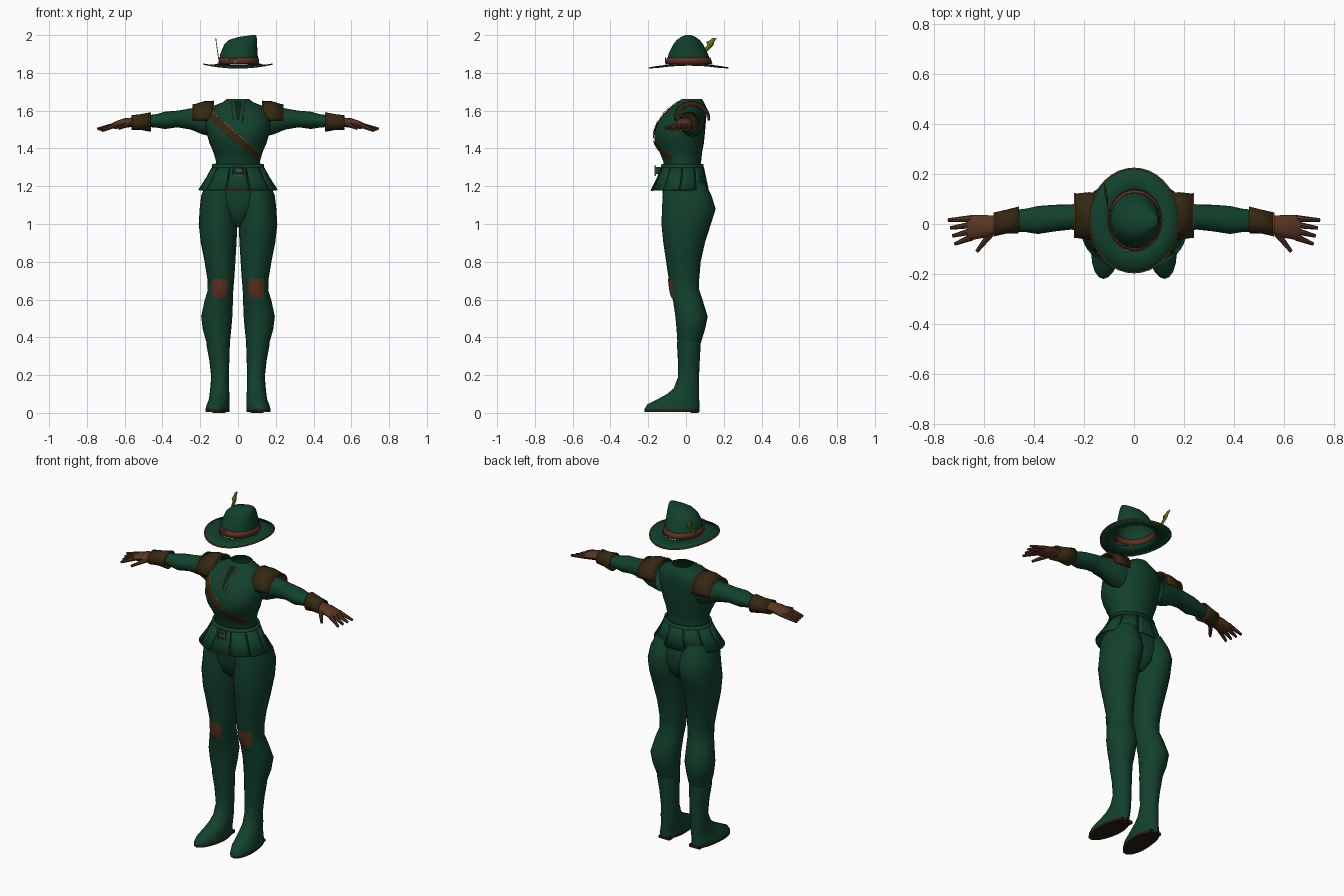
import bpy, bmesh, math
from mathutils import Vector
from mathutils.bvhtree import BVHTree

if "Cube" in bpy.data.objects:
    bpy.data.objects.remove(bpy.data.objects["Cube"])


def material(name, r, g, b):
    m = bpy.data.materials.new(name)
    m.use_nodes = True
    m.diffuse_color = (r, g, b, 1)
    bsdf = next(n for n in m.node_tree.nodes if n.type == 'BSDF_PRINCIPLED')
    bsdf.inputs["Base Color"].default_value = (r, g, b, 1)
    bsdf.inputs["Roughness"].default_value = 0.8
    return m


green = material("forest_green", .006, .052, .026)
dark = material("deep_green", .003, .016, .009)
olive = material("dark_leather", .036, .021, .006)
glove = material("glove_brown", .1, .037, .018)
patch = material("patch_brown", .11, .03, .014)
trim = material("copper_trim", .2, .065, .015)
sole = material("sole_brown", .022, .014, .006)
leaf = material("feather_green", .13, .17, .01)
metal = material("buckle_grey", .16, .16, .15)


def finish(name, bm, mats, mirror=False, thick=0):
    """Turn a bmesh into a smooth-shaded object."""
    bmesh.ops.recalc_face_normals(bm, faces=bm.faces)
    me = bpy.data.meshes.new(name)
    bm.to_mesh(me)
    bm.free()
    for m in mats:
        me.materials.append(m)
    ob = bpy.data.objects.new(name, me)
    bpy.context.collection.objects.link(ob)
    bpy.ops.object.select_all(action='DESELECT')
    ob.select_set(True)
    bpy.context.view_layer.objects.active = ob
    bpy.ops.object.shade_smooth_by_angle(angle=math.radians(40))
    if thick:
        mod = ob.modifiers.new("thickness", 'SOLIDIFY')
        mod.thickness = thick
        mod.offset = -1
    if mirror:
        ob.modifiers.new("mirror", 'MIRROR')
    return ob


def loft(name, rows, mat, axis='z', n=24, arc=(0, 360), caps="", tweak=None,
         rule=None, mats=None, **kw):
    """Skin elliptical rings; a row is position, low/high of both cross axes."""
    bm = bmesh.new()
    closed = arc[1] - arc[0] == 360
    count = n if closed else n + 1
    rings = []
    for t, a0, a1, b0, b1 in rows:
        ring = []
        for i in range(count):
            ang = math.radians(arc[0] + (arc[1] - arc[0]) * i / n)
            a = (a0 + a1) / 2 + (a1 - a0) / 2 * math.cos(ang)
            b = (b0 + b1) / 2 + (b1 - b0) / 2 * math.sin(ang)
            co = Vector((a, b, t) if axis == 'z' else (t, a, b))
            if tweak:
                tweak(co)
            ring.append(bm.verts.new(co))
        rings.append(ring)
    for lo, hi in zip(rings, rings[1:]):
        for i in range(n):
            j = (i + 1) % count
            bm.faces.new((lo[i], lo[j], hi[j], hi[i]))
    if "s" in caps:
        bm.faces.new(rings[0][::-1])
    if "e" in caps:
        bm.faces.new(rings[-1])
    bm.normal_update()
    if rule:
        for f in bm.faces:
            f.material_index = rule(f)
    return finish(name, bm, mats or [mat], **kw)


def sym(rows):
    return [(z, -w, w, y0, y1) for z, w, y0, y1 in rows]


def decal(name, target, func, mat, nu=6, nv=6, lift=.005, **kw):
    """Thin plate laid on the front of a target; func(u, v) gives x, z."""
    me = target.data
    tree = BVHTree.FromPolygons([v.co for v in me.vertices],
                                [p.vertices[:] for p in me.polygons])
    bm, grid = bmesh.new(), []
    for i in range(nu + 1):
        row = []
        for j in range(nv + 1):
            x, z = func(i / nu, j / nv)
            hit = tree.ray_cast(Vector((x, -1, z)), Vector((0, 1, 0)))[0]
            row.append(bm.verts.new((x, hit.y - lift, z)) if hit else None)
        grid.append(row)
    for i in range(nu):
        for j in range(nv):
            q = (grid[i][j], grid[i + 1][j], grid[i + 1][j + 1], grid[i][j + 1])
            if all(q):
                bm.faces.new(q)
    return finish(name, bm, [mat], **kw)


def boxes(name, items, mat):
    bm = bmesh.new()
    for centre, size in items:
        made = bmesh.ops.create_cube(bm, size=1)["verts"]
        for v in made:
            v.co = Vector(centre) + v.co * Vector(size)
    return finish(name, bm, [mat])


# Tunic, with a shallow hollow between the sides of the chest
def hollow(co):
    if co.y < -.05:
        co.y += .018 * math.exp(-(co.x / .035) ** 2 - ((co.z - 1.5) / .05) ** 2)


tunic = loft("tunic", sym([
    (1.29, .125, -.115, .08), (1.33, .116, -.12, .08), (1.38, .13, -.14, .085),
    (1.43, .152, -.168, .095), (1.48, .165, -.178, .1), (1.54, .172, -.158, .105),
    (1.59, .163, -.115, .11), (1.625, .13, -.075, .105), (1.645, .08, -.045, .095),
    (1.662, .058, -.022, .085)]), green, n=32, tweak=hollow)
decal("neck_slit", tunic, lambda u, v: ((u - .5) * (.012 + .03 * v), 1.55 + .1 * v), dark)
decal("neck_cord", tunic, lambda u, v: (.02 + .012 * v + .008 * u, 1.54 + .11 * v),
      olive, nu=1, lift=.008, mirror=True)
decal("chest_strap", tunic,
      lambda u, v: (-.16 + .27 * v + .011 * (u - .5), 1.585 - .235 * v + .04 * (u - .5)),
      olive, nu=2, nv=18, lift=.007)
decal("strap_edge", tunic,
      lambda u, v: (-.154 + .27 * v, 1.609 - .235 * v + .006 * (u - .5)),
      trim, nu=1, nv=18, lift=.008)

# Sleeves, shoulder pads and cuffs
loft("sleeves", [
    (.13, -.04, .1, 1.46, 1.63), (.19, -.04, .1, 1.475, 1.625),
    (.25, -.022, .078, 1.5, 1.612), (.32, -.03, .077, 1.512, 1.6),
    (.385, -.04, .072, 1.503, 1.595), (.43, -.033, .062, 1.51, 1.582),
    (.49, -.03, .055, 1.515, 1.573)], green, 'x', n=16, mirror=True)
loft("shoulder_pads", [
    (.128, -.065, .125, 1.47, 1.65), (.18, -.065, .128, 1.47, 1.65),
    (.238, -.055, .122, 1.485, 1.632)], olive, 'x', n=14, arc=(-8, 188),
     thick=.008, mirror=True)
for nm, x, y0, y1, z0, z1 in (("outer", .235, -.057, .124, 1.483, 1.635),
                              ("inner", .126, -.067, .127, 1.47, 1.653)):
    loft("pad_trim_" + nm, [(x, y0, y1, z0, z1), (x + .006, y0, y1, z0, z1)], trim, 'x',
         n=14, arc=(-8, 188), thick=.006, mirror=True)
loft("cuffs", [(.462, -.037, .07, 1.488, 1.592), (.51, -.038, .058, 1.497, 1.582),
               (.562, -.05, .046, 1.498, 1.576)], olive, 'x', n=16, thick=.008, mirror=True)
loft("cuff_trim", [(.558, -.051, .047, 1.497, 1.578), (.564, -.051, .047, 1.497, 1.578)],
     trim, 'x', n=16, thick=.005, mirror=True)

# Gloves
loft("glove_palms", [
    (.54, -.035, .032, 1.515, 1.565), (.6, -.055, .036, 1.51, 1.56),
    (.65, -.064, .036, 1.503, 1.543), (.668, -.055, .028, 1.508, 1.532)],
     glove, 'x', n=12, caps="se", mirror=True)
bm = bmesh.new()
fingers = [((.65, .022 - .025 * i, 1.524), (.745 - .009 * i, .016 - .032 * i, 1.503 - .003 * i))
           for i in range(4)]
for p, q in fingers + [((.575, -.04, 1.53), (.63, -.11, 1.505))]:
    p, q = Vector(p), Vector(q)
    tilt = (q - p).to_track_quat('Z', 'Y').to_matrix().to_4x4()
    tilt.translation = (p + q) / 2
    bmesh.ops.create_cone(bm, cap_ends=True, segments=8, radius1=.014, radius2=.007,
                          depth=(q - p).length, matrix=tilt)
finish("glove_fingers", bm, [glove], mirror=True)

# Belt, buckle and flared skirt panels
loft("belt", sym([(1.28, .142, -.135, .097), (1.318, .136, -.13, .092)]), green,
     n=32, thick=.01)
boxes("buckle", [((s * .026, -.163, 1.283), (.006, .006, .056)) for s in (-1, 1)]
      + [((0, -.163, 1.283 + s * .025), (.056, .006, .006)) for s in (-1, 1)]
      + [((.008, -.163, 1.283), (.034, .005, .005))], metal)
boxes("buckle_backing", [((0, -.148, 1.283), (.04, .025, .036))], green)
for i in range(10):
    mid = -90 + 36 * i
    span = (mid - 17, mid + 17)
    loft(f"skirt_panel_{i + 1}", sym([(1.3, .14, -.133, .095), (1.25, .166, -.152, .106),
                                     (1.182, .21, -.185, .12)]),
         green, n=4, arc=span, thick=.008)
loft("skirt_hem", sym([(1.176, .211, -.187, .121), (1.182, .21, -.185, .12)]), trim,
     n=4, arc=(-107, -73), thick=.008)

# Trousers
loft("hips", sym([(.985, .03, -.05, .06), (1.03, .09, -.1, .11), (1.1, .17, -.118, .125),
                  (1.18, .186, -.125, .112), (1.24, .15, -.12, .095), (1.3, .125, -.11, .08)]),
     green, n=28, caps="s")
legs = loft("trouser_legs", [
    (1.22, .01, .165, -.115, .1), (1.15, .002, .195, -.124, .135),
    (1.08, .001, .203, -.127, .157), (1.0, .003, .208, -.13, .132),
    (.9, .008, .197, -.12, .1), (.8, .014, .177, -.105, .078),
    (.71, .02, .162, -.092, .07), (.65, .025, .16, -.085, .07),
    (.59, .027, .178, -.068, .09), (.51, .03, .195, -.056, .115),
    (.44, .036, .186, -.05, .1), (.35, .046, .16, -.044, .072)],
            green, n=20, mirror=True)
decal("knee_patches", legs,
      lambda u, v: (.097 + (u - .5) * (.085 - .06 * (v - .55) ** 2), .61 + .1 * v),
      patch, mirror=True)


# Boots, toes turned slightly outward, with dark soles
def splay(co):
    if co.y < -.05:
        co.x += .1 * (-.05 - co.y)


loft("boots", [
    (.375, .043, .168, -.048, .078), (.365, .043, .168, -.048, .078),
    (.28, .046, .152, -.043, .073), (.19, .048, .142, -.042, .069),
    (.13, .047, .147, -.065, .07), (.1, .046, .15, -.1, .07),
    (.07, .045, .155, -.155, .07), (.045, .044, .162, -.205, .071),
    (.02, .043, .168, -.22, .072), (.005, .043, .168, -.22, .072)],
     green, n=20, caps="e", tweak=splay, mats=[green, sole],
     rule=lambda f: int(f.calc_center_median().z < .018), mirror=True)
boxes("heels", [((s * .1, .045, .008), (.07, .04, .016)) for s in (-1, 1)], sole)

# Hat crown, band and brim
loft("hat_crown", [
    (1.846, -.1, .108, -.106, .136), (1.9, -.094, .104, -.092, .117),
    (1.95, -.073, .101, -.068, .092), (1.975, -.047, .1, -.048, .072),
    (1.99, .002, .099, -.026, .05), (2.0, .07, .096, -.004, .028)],
     green, n=28, caps="e")
loft("hat_band", [(1.85, -.104, .112, -.11, .14), (1.882, -.1, .109, -.101, .129)],
     patch, n=28, thick=.005)


def droop(co):
    co.z -= .45 * (co.y - .015) ** 2


loft("hat_brim", [(1.851, -.1, .108, -.106, .136), (1.843, -.135, .138, -.145, .175),
                  (1.848, -.178, .178, -.194, .222)],
     green, n=36, tweak=droop, thick=.005)
loft("brim_trim", [(1.849, -.177, .177, -.193, .221), (1.849, -.182, .182, -.198, .226)],
     trim, n=36, tweak=droop, thick=.006)
boxes("hat_buckle", [((-.03 + s * .016, -.108, 1.866), (.005, .006, .03)) for s in (-1, 1)]
      + [((-.03, -.108, 1.866 + s * .013), (.036, .006, .005)) for s in (-1, 1)], metal)

# Feather tucked into the band
bm = bmesh.new()
outline = [(.05, 1.87), (.1, 1.905), (.13, 1.93), (.145, 1.945), (.15, 1.965), (.163, 1.985),
           (.14, 1.985), (.125, 1.972), (.108, 1.965), (.112, 1.945), (.095, 1.925)]
bm.faces.new([bm.verts.new((-.1 - .14 * (z - 1.87), y, z)) for y, z in outline])
finish("hat_feather", bm, [leaf], thick=.004)
